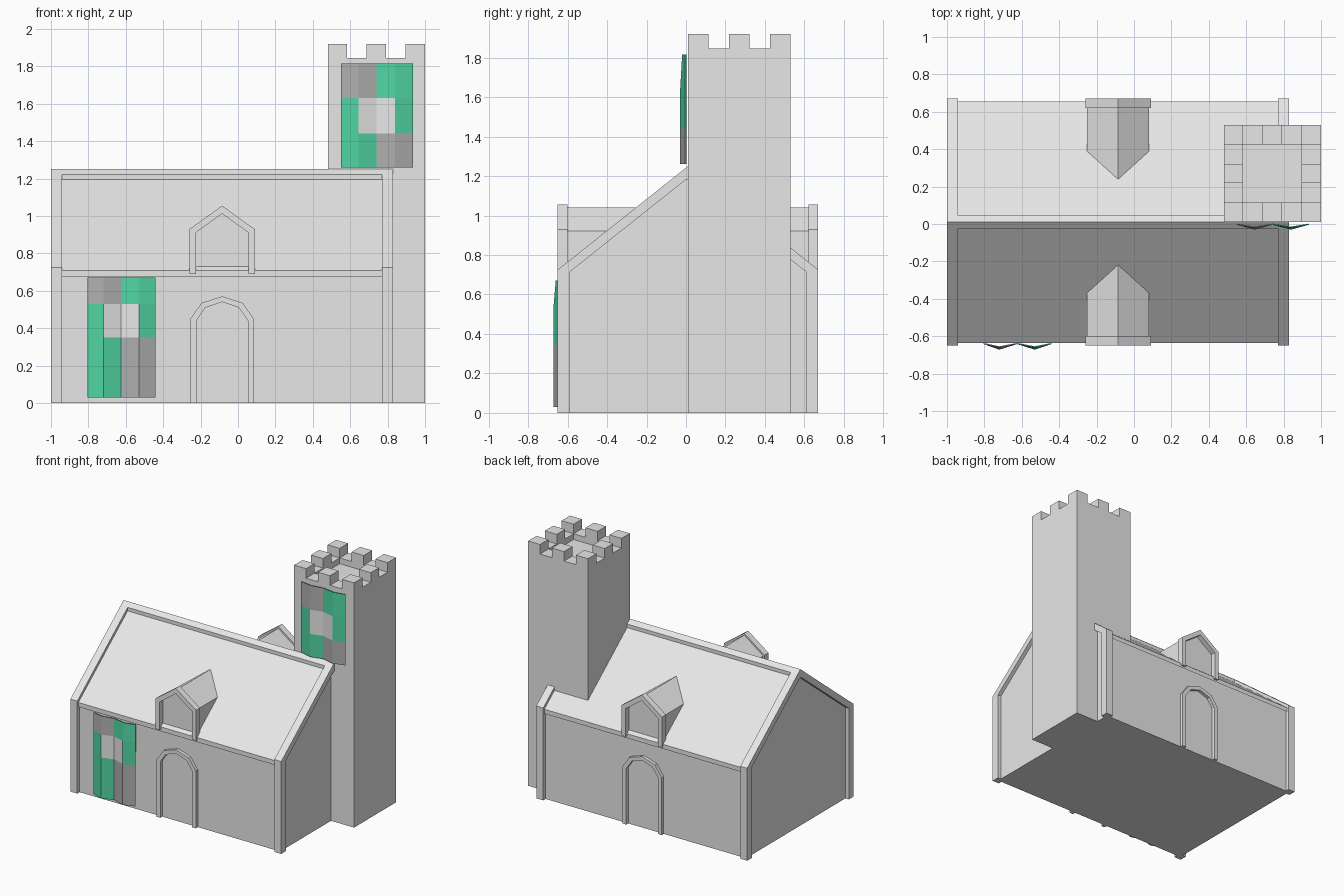
import bpy, bmesh
from mathutils import Vector

if "Cube" in bpy.data.objects:
    bpy.data.objects.remove(bpy.data.objects["Cube"])

RIDGE_Y = 0.01          # the nave is symmetric about this line
SLOPE = 0.795           # roof rise per unit of depth


def material(name, rgb):
    m = bpy.data.materials.new(name)
    m.diffuse_color = (*rgb, 1)
    m.use_nodes = True
    m.node_tree.nodes["Principled BSDF"].inputs["Base Color"].default_value = m.diffuse_color
    return m


STONE = material("pale_stone", (0.8, 0.8, 0.8))
GREY = material("cloth_grey", (0.42, 0.42, 0.42))
GREEN = material("cloth_green", (0.08, 0.66, 0.36))


def finish(name, bm, mats=(STONE,)):
    me = bpy.data.meshes.new(name)
    bm.to_mesh(me)
    bm.free()
    ob = bpy.data.objects.new(name, me)
    for m in mats:
        me.materials.append(m)
    bpy.context.collection.objects.link(ob)
    return ob


def add_prism(bm, pts, axis, a, b):
    """Extrude a 2D outline along x (points y,z) or y (points x,z)."""
    def place(p, t):
        return (t, p[0], p[1]) if axis == "x" else (p[0], t, p[1])
    verts = [bm.verts.new(place(p, a)) for p in pts]
    face = bm.faces.new(verts)
    ext = bmesh.ops.extrude_face_region(bm, geom=[face], use_keep_orig=True)
    moved = [g for g in ext["geom"] if isinstance(g, bmesh.types.BMVert)]
    shift = Vector((b - a, 0, 0)) if axis == "x" else Vector((0, b - a, 0))
    bmesh.ops.translate(bm, verts=moved, vec=shift)
    bmesh.ops.recalc_face_normals(bm, faces=bm.faces)


def prism(name, pts, axis, a, b):
    bm = bmesh.new()
    add_prism(bm, pts, axis, a, b)
    return finish(name, bm)


def rect(u0, u1, v0, v1):
    return [(u0, v0), (u1, v0), (u1, v1), (u0, v1)]


def gable(half, top, base=0.0, centre=RIDGE_Y, slope=SLOPE):
    """Five-point house outline."""
    eave = top - half * slope
    return [(centre - half, base), (centre - half, eave), (centre, top),
            (centre + half, eave), (centre + half, base)]


# Nave body, end frames and ridge cap
prism("nave_walls", gable(0.63, 1.19), "x", -0.97, 0.80)
end_ring = gable(0.66, 1.25) + gable(0.60, 1.19)[::-1]
prism("left_end_frame", end_ring, "x", -1.0, -0.94)
prism("right_end_frame", end_ring, "x", 0.77, 0.83)
prism("ridge_cap", gable(0.035, 1.25, 1.18), "x", -1.0, 0.83)

# Roof slab with a small eave overhang
prism("roof", gable(0.645, 1.222, 1.222 - 0.645 * SLOPE)[1:4]
      + gable(0.645, 1.187, 0)[1:4][::-1], "x", -0.95, 0.78)

# Doorway and dormer, repeated on front and back
CX = -0.085
door_out = [(-0.17, 0), (-0.17, 0.45), (-0.11, 0.535), (0, 0.57),
            (0.11, 0.535), (0.17, 0.45), (0.17, 0)]
door_in = [(-0.138, 0), (-0.138, 0.44), (-0.09, 0.51), (0, 0.54),
           (0.09, 0.51), (0.138, 0.44), (0.138, 0)]
door_ring = [(x + CX, z) for x, z in door_out + door_in[::-1]]
dormer_ring = (gable(0.175, 1.055, 0.69, CX, 0.72)
               + gable(0.14, 1.012, 0.69, CX, 0.72)[::-1])
for side, s in (("front", -1), ("back", 1)):
    def depth(d):
        return RIDGE_Y + s * d
    prism(side + "_door_arch", door_ring, "y", depth(0.655), depth(0.615))
    prism(side + "_dormer_frame", dormer_ring, "y", depth(0.66), depth(0.61))
    prism(side + "_dormer", gable(0.165, 1.04, 0.70, CX, 0.72), "y",
          depth(0.62), depth(0.11))

# Tower shaft
X0, X1, Y0, Y1 = 0.48, 1.0, 0.01, 0.53
prism("tower_shaft", rect(X0, X1, 0, 1.80), "y", Y0, Y1)

# Battlements: a ring of cells, alternately high and low
bm = bmesh.new()
cell = (X1 - X0) / 5
for i in range(5):
    for j in range(5):
        if i in (0, 4) or j in (0, 4):
            top = 1.92 if i % 2 == 0 and j % 2 == 0 else 1.845
            x, y = X0 + i * cell, Y0 + j * cell
            add_prism(bm, rect(x, x + cell, 1.80, top), "y", y, y + cell)
finish("battlements", bm)


def banner(name, xs, zs, y, bulge):
    """Folded cloth, quartered in two colours with a pale centre patch."""
    bm = bmesh.new()
    grid = []
    for r, z in enumerate(zs):
        fold = bulge * (0.6 if r == 0 else 1)
        grid.append([bm.verts.new((x, y - (fold if c % 2 else 0), z))
                     for c, x in enumerate(xs)])
    for r in range(3):
        for c in range(4):
            f = bm.faces.new((grid[r][c], grid[r + 1][c],
                              grid[r + 1][c + 1], grid[r][c + 1]))
            left = c < 2
            if r == 1 and c in (1, 2):
                f.material_index = 0
            elif (left and r == 0) or (not left and r == 2):
                f.material_index = 1
            else:
                f.material_index = 2
    ob = finish(name, bm, (STONE, GREY, GREEN))
    mod = ob.modifiers.new("cloth_thickness", "SOLIDIFY")
    mod.thickness = 0.006
    mod.offset = -1


banner("wall_banner", (-0.805, -0.72, -0.625, -0.53, -0.44),
       (0.67, 0.53, 0.35, 0.03), -0.642, 0.03)
banner("tower_banner", (0.55, 0.645, 0.74, 0.84, 0.935),
       (1.815, 1.63, 1.44, 1.26), -0.004, 0.026)
